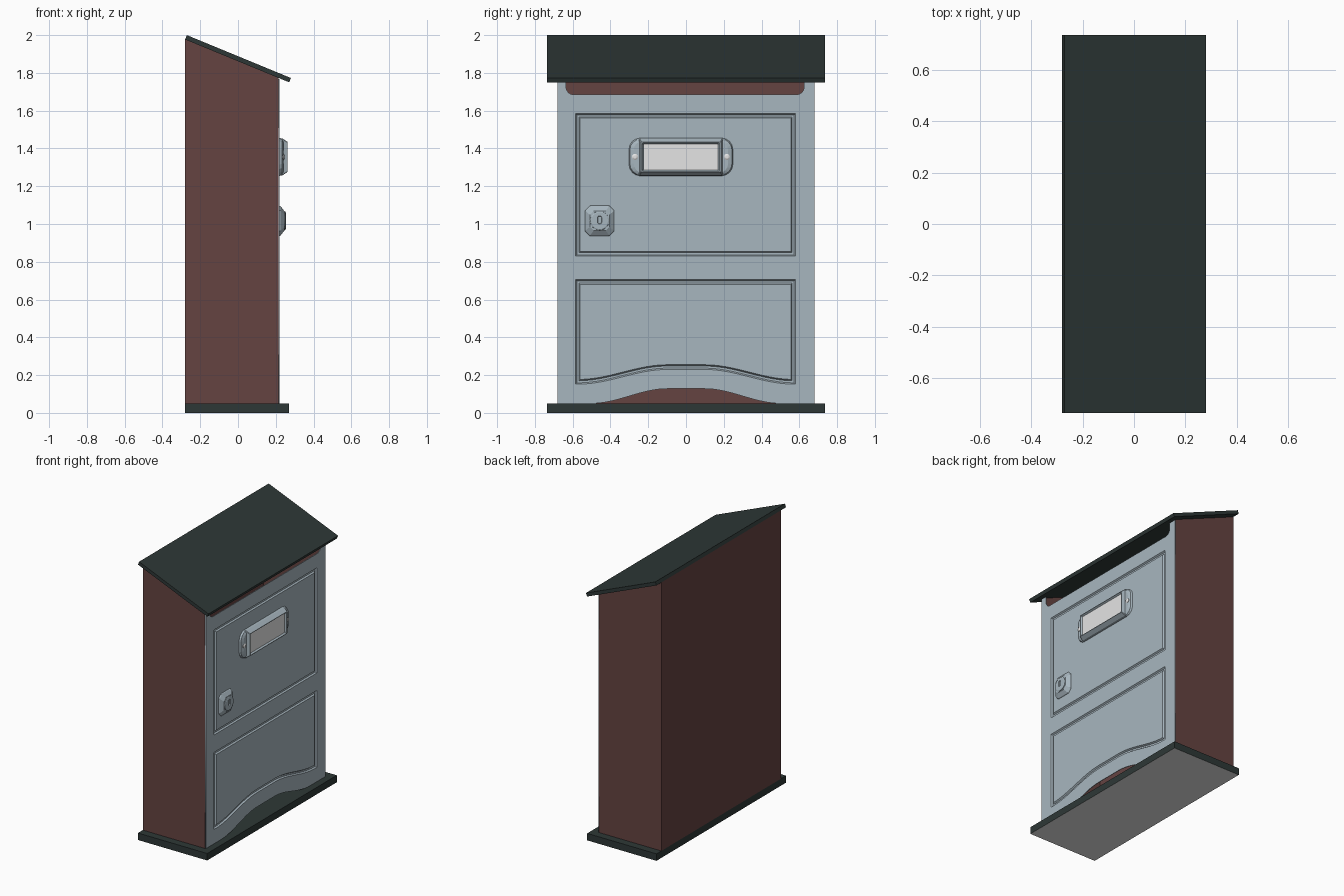
import bpy, bmesh, math
from mathutils import Vector

cube = bpy.data.objects.get("Cube")
if cube:
    bpy.data.objects.remove(cube, do_unlink=True)


def material(name, rgb):
    m = bpy.data.materials.new(name)
    m.use_nodes = True
    m.diffuse_color = (*rgb, 1)
    m.node_tree.nodes["Principled BSDF"].inputs["Base Color"].default_value = (*rgb, 1)
    return m


DARK = material("dark green grey", (0.027, 0.039, 0.037))
BROWN = material("red brown", (0.13, 0.056, 0.053))
BLUE = material("blue grey", (0.39, 0.47, 0.52))
PALE = material("pale grey", (0.78, 0.78, 0.78))

FRONT = 0.22      # x of the front panel surface
HALF = 0.68       # half width of the body


def finish(name, bm, mat):
    bmesh.ops.recalc_face_normals(bm, faces=bm.faces)
    mesh = bpy.data.meshes.new(name)
    bm.to_mesh(mesh)
    bm.free()
    mesh.materials.append(mat)
    ob = bpy.data.objects.new(name, mesh)
    bpy.context.collection.objects.link(ob)
    return ob


def prism(name, profile, y0, y1, mat):
    """Extrude an (x, z) profile along y."""
    bm = bmesh.new()
    face = bm.faces.new([bm.verts.new((x, y0, z)) for x, z in profile])
    new = bmesh.ops.extrude_face_region(bm, geom=[face])["geom"]
    bmesh.ops.translate(bm, vec=(0, y1 - y0, 0),
                        verts=[v for v in new if isinstance(v, bmesh.types.BMVert)])
    return finish(name, bm, mat)


def loft(name, rings, mat):
    """Join (x, [(y, z), ...]) rings one after another and cap the last."""
    bm = bmesh.new()
    loops = [[bm.verts.new((x, y, z)) for y, z in pts] for x, pts in rings]
    for a, b in zip(loops, loops[1:]):
        for i in range(len(a)):
            j = (i + 1) % len(a)
            bm.faces.new((a[i], a[j], b[j], b[i]))
    bm.faces.new(loops[-1])
    ob = finish(name, bm, mat)
    # open lofts always face outward to +x
    if ob.data.polygons[-1].normal.x < 0:
        ob.data.flip_normals()
    return ob


def rounded(cy, cz, hy, hz, r, steps=4):
    """Rounded rectangle outline; one step gives cut corners."""
    pts = []
    for k, (sy, sz) in enumerate(((1, 1), (-1, 1), (-1, -1), (1, -1))):
        for s in range(steps + 1):
            a = math.pi / 2 * (k + s / steps)
            pts.append((cy + sy * (hy - r) + r * math.cos(a),
                        cz + sz * (hz - r) + r * math.sin(a)))
    return pts


def arch(y, low, high, flat, end):
    """S-shaped rise from the ends to a flat middle."""
    t = min(max((end - abs(y)) / (end - flat), 0), 1)
    return low + (high - low) * (0.6 * t * t * (3 - 2 * t) + 0.4 * math.sin(t * math.pi / 2) ** 2)


def upper_outline(d):
    return [(-0.585 + d, 0.83 + d), (0.58 - d, 0.83 + d),
            (0.58 - d, 1.585 - d), (-0.585 + d, 1.585 - d)]


def lower_outline(d):
    n = 32
    a, b = -0.585 + d, 0.58 - d
    bottom = []
    for i in range(n + 1):
        y = a + (b - a) * i / n
        bottom.append((y, arch(y, 0.152, 0.23, 0.1, 0.57) + d))
    return bottom + [(b, 0.705 - d), (a, 0.705 - d)]


def panel_outline():
    """Front sheet with a slot notch at the top and an arched gap at the bottom."""
    top, r = 1.768, 0.04
    pts = [(-HALF, 0.05)]
    for i in range(33):
        y = -0.5 + i / 32
        pts.append((y, arch(y, 0.05, 0.128, 0.1, 0.5)))
    pts += [(HALF, 0.05), (HALF, top), (0.625, top)]
    for k in (0, 1):
        cy = 0.625 - r if k == 0 else -0.635 + r
        for s in range(7):
            a = -math.pi / 2 * (s / 6 + k)
            pts.append((cy + r * math.cos(a), 1.685 + r + r * math.sin(a)))
    return pts + [(-0.635, top), (-HALF, top)]


def sheet(name, outlines, x0, x1, mat):
    """Flat filled sheet; outlines after the first are holes."""
    cu = bpy.data.curves.new(name + "_curve", "CURVE")
    cu.dimensions = "2D"
    cu.fill_mode = "BOTH"
    cu.extrude = (x1 - x0) / 2
    for pts in outlines:
        sp = cu.splines.new("POLY")
        sp.points.add(len(pts) - 1)
        for p, (y, z) in zip(sp.points, pts):
            p.co = (y, z, 0, 1)
        sp.use_cyclic_u = True
    tmp = bpy.data.objects.new(name + "_curve", cu)
    bpy.context.collection.objects.link(tmp)
    graph = bpy.context.evaluated_depsgraph_get()
    mesh = bpy.data.meshes.new_from_object(tmp.evaluated_get(graph))
    bpy.data.objects.remove(tmp, do_unlink=True)
    bm = bmesh.new()
    bm.from_mesh(mesh)
    bmesh.ops.remove_doubles(bm, verts=bm.verts, dist=0.0001)
    for v in bm.verts:
        v.co = Vector(((x0 + x1) / 2 + v.co.z, v.co.x, v.co.y))
    return finish(name, bm, mat)


# base with a pale underside
base = prism("base", [(-0.28, 0), (0.27, 0), (0.27, 0.05), (-0.28, 0.05)], -0.735, 0.735, DARK)
base.data.materials.append(PALE)
for p in base.data.polygons:
    if p.normal.z < -0.9:
        p.material_index = 1

# sloping roof
prism("roof", [(-0.28, 1.977), (0.271, 1.75), (0.28, 1.773), (-0.271, 2.0)], -0.735, 0.735, DARK)

# hollow body: two sides and a back
side = [(-0.28, 0.05), (0.215, 0.05), (0.215, 1.774), (-0.28, 1.978)]
prism("right_wall", side, -HALF, -HALF + 0.015, BROWN)
prism("left_wall", side, HALF - 0.015, HALF, BROWN)
prism("back_wall", [(-0.28, 0.05), (-0.265, 0.05), (-0.265, 1.97), (-0.28, 1.977)],
      -HALF + 0.015, HALF - 0.015, BROWN)

# front sheet and its two grooved fields
sheet("front_panel", [panel_outline(), upper_outline(0), lower_outline(0)],
      FRONT - 0.005, FRONT, BLUE)
for name, outline in (("upper_door", upper_outline), ("lower_field", lower_outline)):
    loft(name, [(FRONT, outline(0)), (FRONT - 0.01, outline(0.007)),
                (FRONT - 0.01, outline(0.018)), (FRONT, outline(0.025))], BLUE)

# name holder: eared backing, raised frame, card and screws
cy, cz = -0.027, 1.355
loft("holder_backing", [(FRONT, rounded(cy, cz, 0.275, 0.1, 0.06)),
                        (FRONT + 0.012, rounded(cy, cz, 0.27, 0.095, 0.058)),
                        (FRONT + 0.02, rounded(cy, cz, 0.25, 0.085, 0.05))], BLUE)
loft("holder_frame", [(FRONT, rounded(cy, cz, 0.225, 0.1, 0.004, 1)),
                      (FRONT + 0.015, rounded(cy, cz, 0.222, 0.098, 0.004, 1)),
                      (FRONT + 0.042, rounded(cy, cz, 0.212, 0.08, 0.004, 1)),
                      (FRONT + 0.042, rounded(cy, cz, 0.205, 0.076, 0.004, 1)),
                      (FRONT + 0.03, rounded(cy, cz, 0.197, 0.069, 0.004, 1))], BLUE)
loft("name_card", [(FRONT + 0.03, rounded(cy, cz, 0.196, 0.068, 0.002, 1)),
                   (FRONT + 0.032, rounded(cy, cz, 0.196, 0.068, 0.002, 1))], PALE)
for label, s in (("right", -1), ("left", 1)):
    y = cy + s * 0.243
    loft(label + "_screw", [(FRONT + 0.01, rounded(y, cz, 0.016, 0.016, 0.016)),
                            (FRONT + 0.022, rounded(y, cz, 0.016, 0.016, 0.016)),
                            (FRONT + 0.026, rounded(y, cz, 0.009, 0.009, 0.009))], PALE)

# lock: tapered plate, round barrel and keyhole rim
ly, lz = -0.457, 1.017
loft("lock_plate", [(FRONT, rounded(ly, lz, 0.077, 0.08, 0.025, 1)),
                    (FRONT + 0.006, rounded(ly, lz, 0.075, 0.077, 0.025, 1)),
                    (FRONT + 0.025, rounded(ly, lz, 0.052, 0.052, 0.02, 1))], BLUE)
barrel = loft("lock_barrel", [(FRONT + 0.01, rounded(ly, lz, 0.052, 0.052, 0.052, 6)),
                              (FRONT + 0.03, rounded(ly, lz, 0.05, 0.05, 0.05, 6)),
                              (FRONT + 0.033, rounded(ly, lz, 0.044, 0.044, 0.044, 6)),
                              (FRONT + 0.033, rounded(ly, lz + 0.005, 0.011, 0.021, 0.008, 6)),
                              (FRONT + 0.027, rounded(ly, lz + 0.005, 0.009, 0.019, 0.007, 6))], BLUE)
